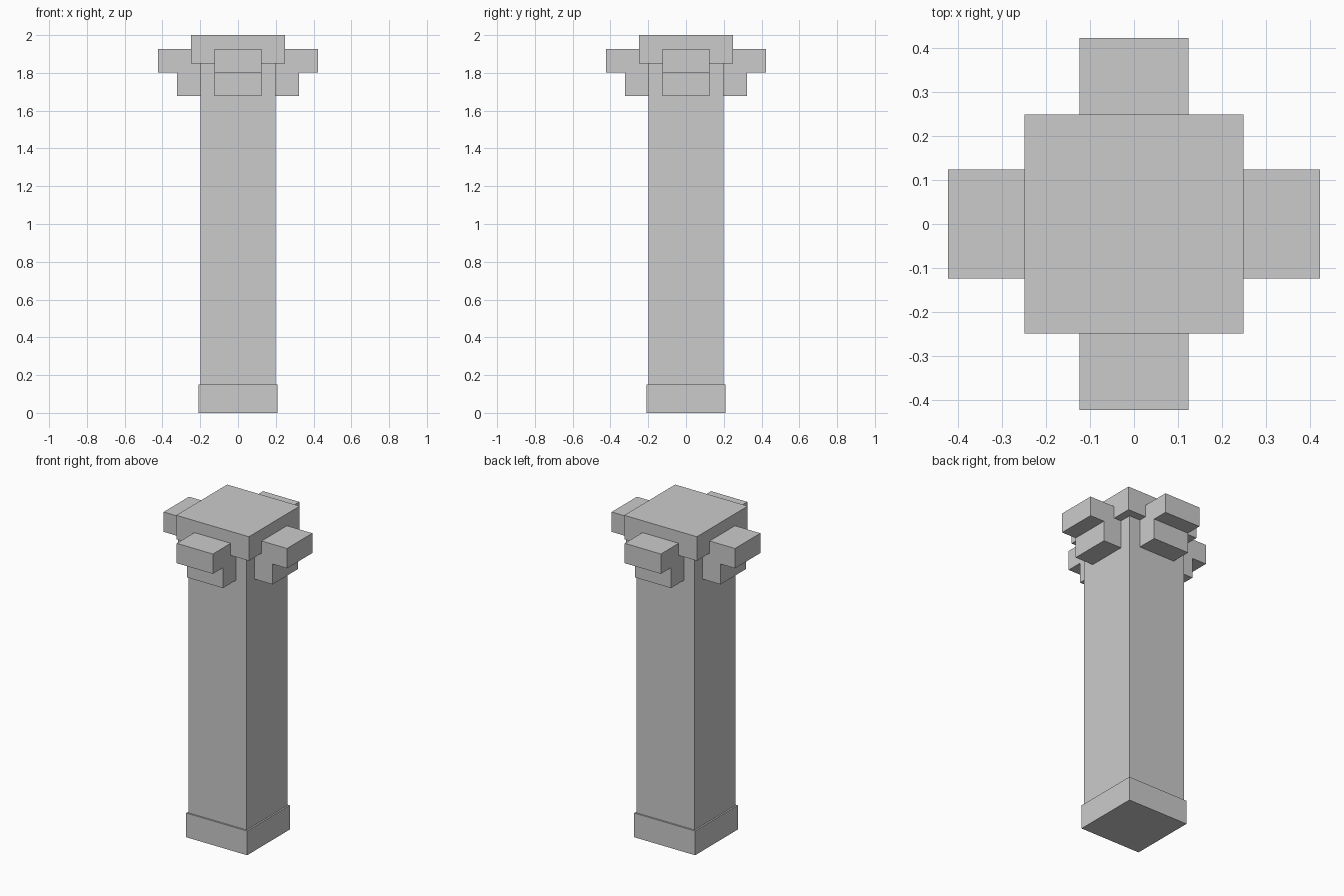
import bpy, bmesh
from math import pi
from mathutils import Matrix

if "Cube" in bpy.data.objects:
    bpy.data.objects.remove(bpy.data.objects["Cube"])


def make_object(name, bm):
    bmesh.ops.recalc_face_normals(bm, faces=bm.faces)
    mesh = bpy.data.meshes.new(name)
    bm.to_mesh(mesh)
    bm.free()
    obj = bpy.data.objects.new(name, mesh)
    bpy.context.collection.objects.link(obj)
    return obj


def square_block(name, half, z0, z1):
    bm = bmesh.new()
    bmesh.ops.create_cube(bm, size=1)
    bmesh.ops.scale(bm, vec=(2 * half, 2 * half, z1 - z0), verts=bm.verts)
    bmesh.ops.translate(bm, vec=(0, 0, (z0 + z1) / 2), verts=bm.verts)
    return make_object(name, bm)


def bracket(name, profile, half_width, angle):
    # Stepped side profile extruded across the bracket width
    bm = bmesh.new()
    face = bm.faces.new([bm.verts.new((x, -half_width, z)) for x, z in profile])
    ext = bmesh.ops.extrude_face_region(bm, geom=[face])
    new = [v for v in ext["geom"] if isinstance(v, bmesh.types.BMVert)]
    bmesh.ops.translate(bm, vec=(0, 2 * half_width, 0), verts=new)
    bm.transform(Matrix.Rotation(angle, 4, 'Z'))
    return make_object(name, bm)


# Base, shaft and cap
square_block("base", 0.209, 0.0, 0.15)
square_block("shaft", 0.199, 0.1, 1.9)
square_block("cap", 0.249, 1.851, 2.0)

# Four stepped brackets around the top, rooted inside the shaft
step = [(0.15, 1.677), (0.324, 1.677), (0.324, 1.803),
        (0.423, 1.803), (0.423, 1.926), (0.15, 1.926)]
for i, side in enumerate(("right", "back", "left", "front")):
    bracket(side + "_bracket", step, 0.124, i * pi / 2)
